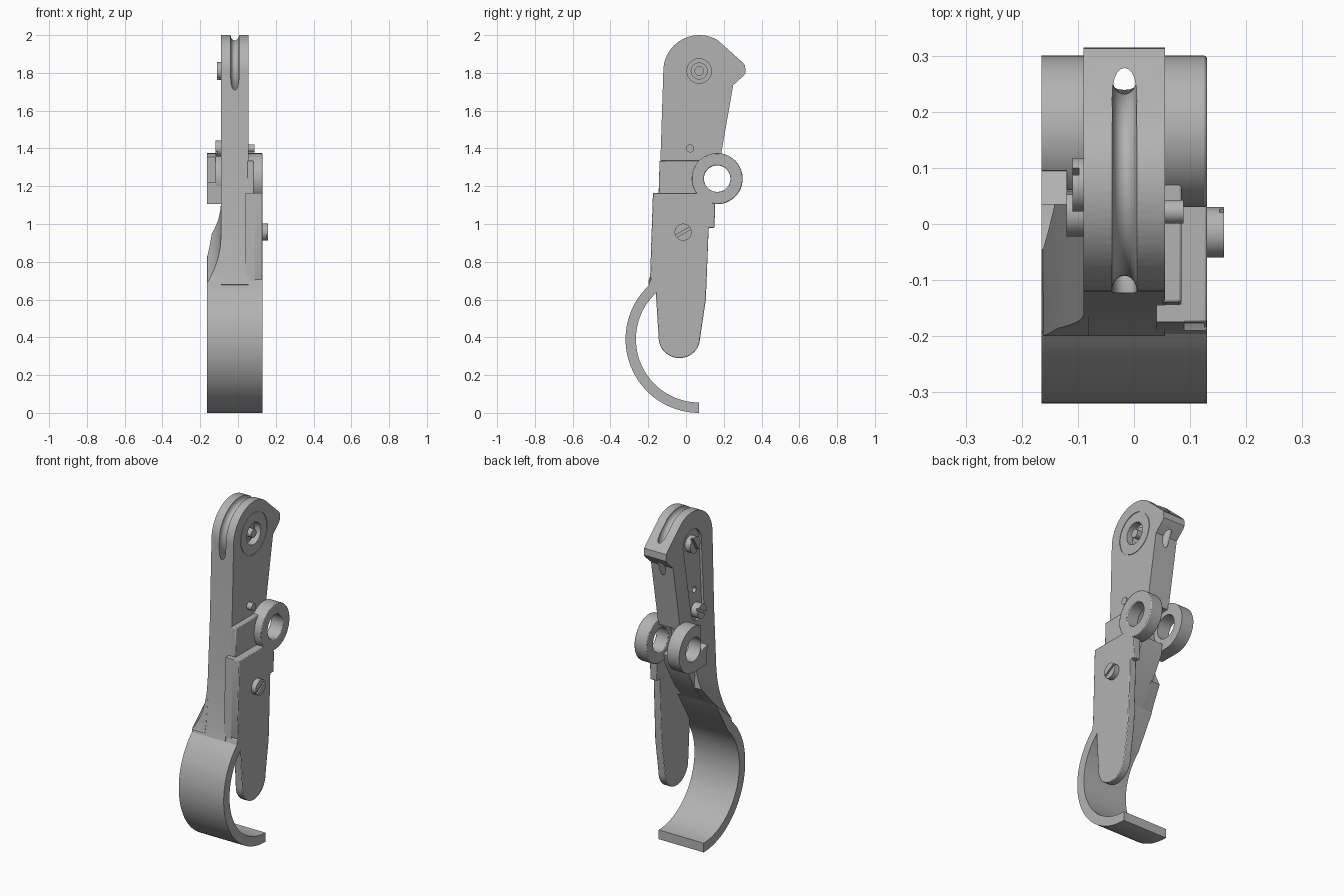
import bpy, bmesh
from math import sin, cos, pi, radians, atan2
from mathutils import Vector

cube = bpy.data.objects.get("Cube")
if cube:
    bpy.data.objects.remove(cube)

steel = bpy.data.materials.new("satin_grey")
steel.use_nodes = True
GREY = (0.45, 0.45, 0.45, 1)
steel.diffuse_color = GREY
steel.node_tree.nodes["Principled BSDF"].inputs["Base Color"].default_value = GREY


def finish(name, bm):
    mesh = bpy.data.meshes.new(name)
    bmesh.ops.recalc_face_normals(bm, faces=bm.faces)
    bm.to_mesh(mesh)
    bm.free()
    obj = bpy.data.objects.new(name, mesh)
    mesh.materials.append(steel)
    bpy.context.collection.objects.link(obj)
    return obj


def arc(y, z, r, start, end, n=24):
    """Points on a circle in the side plane, angles in degrees."""
    steps = [radians(start + (end - start) * i / n) for i in range(n + 1)]
    return [(y + r * cos(a), z + r * sin(a)) for a in steps]


def slab(name, profile, x0, x1):
    """Side-plane profile extruded across x."""
    bm = bmesh.new()
    face = bm.faces.new([bm.verts.new((x0, y, z)) for y, z in profile])
    out = bmesh.ops.extrude_face_region(bm, geom=[face])
    verts = [g for g in out["geom"] if isinstance(g, bmesh.types.BMVert)]
    bmesh.ops.translate(bm, verts=verts, vec=(x1 - x0, 0, 0))
    return finish(name, bm)


def disc(name, y, z, r, x0, x1, n=48):
    return slab(name, arc(y, z, r, 0, 360 - 360 / n, n - 1), x0, x1)


def box(name, x0, x1, y0, y1, z0, z1):
    return slab(name, [(y0, z0), (y1, z0), (y1, z1), (y0, z1)], x0, x1)


def boolean(target, other, operation="DIFFERENCE"):
    mod = target.modifiers.new("cut", "BOOLEAN")
    mod.operation, mod.object, mod.solver = operation, other, "EXACT"
    bpy.context.view_layer.objects.active = target
    bpy.ops.object.modifier_apply(modifier=mod.name)
    bpy.data.objects.remove(other)


def bevel(obj, width):
    mod = obj.modifiers.new("bevel", "BEVEL")
    mod.width, mod.segments, mod.limit_method = width, 2, "ANGLE"


PY, PZ = 0.07, 1.81      # pulley centre
RY, RZ = 0.165, 1.24     # hinge centre
HY, HZ = 0.07, 0.39      # hook centre
LEFT, RIGHT = -0.165, 0.13
BX0, BX1 = -0.09, 0.055  # body sides

# Main lever body with rounded head and rear beak
outline = arc(PY, PZ, 0.19, 180, 58) + [
    (0.3, 1.855), (0.313, 1.84), (0.315, 1.80), (0.305, 1.785), (0.25, 1.735),
    (0.165, 1.25), (0.12, 1.08), (0.03, 0.92), (-0.045, 0.83), (-0.15, 0.66),
    (-0.2, 0.68), (-0.185, 0.74), (-0.155, 1.0), (-0.135, 1.35)]
body = slab("lever_body", outline, BX0, BX1)

# Rope groove around the head, passing through the beak
bm = bmesh.new()
rings = []
for i in range(96):
    a = 2 * pi * i / 96
    rings.append([])
    for j in range(20):
        b = 2 * pi * j / 20
        r = 0.19 + 0.028 * cos(b)
        rings[-1].append(bm.verts.new((-0.017 + 0.022 * sin(b), PY + r * cos(a), PZ + r * sin(a))))
for i in range(96):
    p, q = rings[i], rings[(i + 1) % 96]
    for j in range(20):
        k = (j + 1) % 20
        bm.faces.new((p[j], q[j], q[k], p[k]))
boolean(body, finish("groove_cutter", bm))

# Hinge saddle, pulley recesses, side channel and small holes
boolean(body, disc("saddle_cutter", RY, RZ, 0.1, -0.2, 0.2))
boolean(body, disc("recess_cutter", PY, PZ, 0.065, 0.015, 0.2))
channel = arc(PY, PZ, 0.085, 0, 180) + arc(0.02, 1.40, 0.06, 180, 360)
boolean(body, slab("channel_cutter", channel, -0.2, BX0 + 0.015))
boolean(body, disc("pivot_hole_cutter", 0.03, 1.52, 0.017, -0.2, -0.04))
boolean(body, disc("pin_hole_cutter", -0.05, 0.98, 0.013, -0.2, -0.04))
for r in (0.125,):
    trench = disc("ring_line_cutter", PY, PZ, r, BX1 - 0.004, 0.2)
    boolean(trench, disc("ring_line_core", PY, PZ, r - 0.004, 0, 0.3))
    boolean(body, trench)

# Curved hook strap
hook_outline = arc(HY, HZ, 0.39, 270, 133, 48) + [(-0.19, 0.70), (-0.045, 0.83)] + \
    arc(HY, HZ, 0.335, 133, 270, 48)
hook = slab("hook_strap", hook_outline, LEFT, RIGHT)

# Concave flare joining body to strap
flare = slab("body_flare", [(-0.2, 0.69), (-0.186, 0.74), (-0.166, 0.91), (-0.157, 0.965),
                            (0.04, 1.1), (0.05, 0.95), (-0.045, 0.83)], LEFT, BX0 + 0.01)
bm = bmesh.new()
bmesh.ops.create_cone(bm, cap_ends=True, segments=96, radius1=0.22, radius2=0.22, depth=1.5)
cutter = finish("flare_cutter", bm)
cutter.rotation_euler = (-atan2(0.155, 0.14), 0, 0)
cutter.location = (BX0 - 0.22, -0.31, 0.81)
bpy.context.view_layer.update()
boolean(flare, cutter)

# Side plate: tongue, front flange, thin upper arm and hinge ring
tongue = slab("side_plate", [(-0.175, 1.165), (-0.19, 0.72), (-0.16, 0.64)] +
              arc(-0.035, 0.40, 0.11, 180, 360) +
              [(0.105, 0.6), (0.12, 0.98), (0.15, 0.98), (0.155, 1.1), (0.08, 1.165)],
              0.085, RIGHT)
bevel(tongue, 0.004)
flange = slab("plate_flange", [(-0.175, 1.165), (-0.19, 0.70), (-0.14, 0.70), (-0.13, 1.165)],
              0.04, 0.09)
arm = slab("plate_arm", [(-0.14, 1.335), (-0.145, 1.15), (0.06, 1.15), (0.08, 1.335)],
           0.05, 0.085)
bevel(arm, 0.005)
step = slab("arm_step", [(-0.175, 1.165), (0.04, 1.165), (0.04, 1.12), (-0.173, 1.12)],
            0.05, 0.09)


def hinge_ring(name, x0, x1):
    ring = disc(name, RY, RZ, 0.135, x0, x1, 64)
    boolean(ring, disc("bore_cutter", RY, RZ, 0.07, -0.3, 0.3))
    return ring


right_ring = hinge_ring("plate_hinge_ring", 0.05, RIGHT)
bevel(right_ring, 0.005)

# Open hinge ring on the other side
left_ring = hinge_ring("open_hinge_ring", LEFT, BX0 + 0.005)
boolean(left_ring, box("opening_cutter", -0.3, -0.12, -0.1, 0.095, 1.2, 1.5))
bevel(left_ring, 0.004)
lip = slab("hinge_lip", [(0.035, 1.22), (0.095, 1.2), (0.115, 1.13), (0.16, 1.105), (0.04, 1.105)],
           LEFT, BX0 + 0.005)


# Screws and pins
def screw(name, y, z, r, x0, x1, slot_angle=0):
    """Slotted head; x1 is the outer end."""
    head = disc(name, y, z, r, x0, x1)
    if slot_angle:
        d = Vector((cos(radians(slot_angle)), sin(radians(slot_angle))))
        n = Vector((-d.y, d.x)) * r * 0.15
        c = Vector((y, z))
        d = d * r * 1.5
        pts = [tuple(c + v) for v in (d + n, n - d, -d - n, d - n)]
        depth = (x1 - x0) * 0.2
        boolean(head, slab("slot_cutter", pts, x1 - depth, x1 + depth))
    return head


screw("plate_screw", -0.015, 0.957, 0.045, 0.12, 0.16, 30)
screw("pulley_screw", PY, PZ, 0.048, -0.05, -0.11, 60)
screw("channel_screw", 0.02, 1.40, 0.042, -0.06, -0.12, 30)
screw("stop_pin", 0.022, 1.40, 0.021, 0.04, 0.088)
screw("pulley_pin", PY, PZ, 0.025, 0, 0.055)
screw("pulley_washer", PY, PZ, 0.045, 0, 0.025)

# Smooth curved surfaces, keep edges crisp
for obj in bpy.context.collection.objects:
    if obj.type == "MESH" and steel.name in obj.data.materials:
        bpy.ops.object.select_all(action="DESELECT")
        obj.select_set(True)
        bpy.context.view_layer.objects.active = obj
        bpy.ops.object.shade_smooth_by_angle(angle=radians(30))
